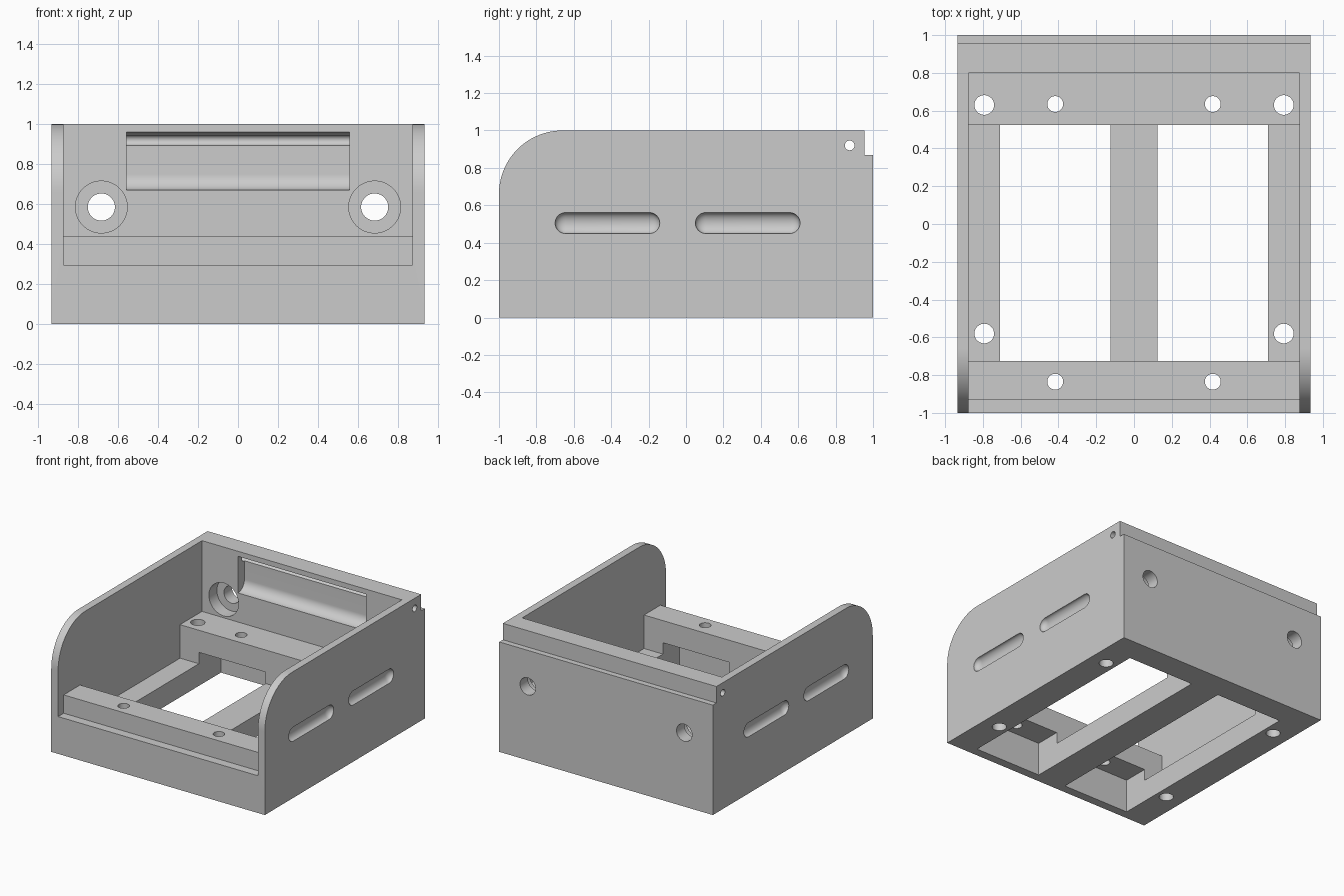
import bpy, bmesh, math
from mathutils import Matrix, Vector

cube = bpy.data.objects.get("Cube")
if cube:
    bpy.data.objects.remove(cube, do_unlink=True)

HALF_W, WALL_IN = 0.935, 0.875
BACK_IN = 0.8
CORNER = 0.34

grey = bpy.data.materials.new("plain grey")
grey.use_nodes = True
grey.diffuse_color = (0.6, 0.6, 0.6, 1)
grey.node_tree.nodes["Principled BSDF"].inputs["Base Color"].default_value = (0.6, 0.6, 0.6, 1)


def finish(name, bm):
    bmesh.ops.recalc_face_normals(bm, faces=bm.faces)
    mesh = bpy.data.meshes.new(name)
    bm.to_mesh(mesh)
    bm.free()
    mesh.materials.append(grey)
    obj = bpy.data.objects.new(name, mesh)
    bpy.context.collection.objects.link(obj)
    return obj


def extrude_x(name, profile, x0, x1):
    """Solid from a (y, z) outline swept along x."""
    bm = bmesh.new()
    face = bm.faces.new([bm.verts.new((x0, y, z)) for y, z in profile])
    moved = bmesh.ops.extrude_face_region(bm, geom=[face])["geom"]
    verts = [v for v in moved if isinstance(v, bmesh.types.BMVert)]
    bmesh.ops.translate(bm, verts=verts, vec=(x1 - x0, 0, 0))
    return finish(name, bm)


def cylinder(name, centre, radius, length, axis, sides=48):
    bm = bmesh.new()
    turn = Vector((0, 0, 1)).rotation_difference(Vector(axis)).to_matrix().to_4x4()
    bmesh.ops.create_cone(bm, cap_ends=True, segments=sides, radius1=radius,
                          radius2=radius, depth=length,
                          matrix=Matrix.Translation(centre) @ turn)
    return finish(name, bm)


def capsule(name, x, y0, y1, z, radius, depth):
    """Round-ended groove cutter along y, flattened in x."""
    bm = bmesh.new()
    turn = Matrix.Rotation(math.pi / 2, 4, "X")
    bmesh.ops.create_uvsphere(bm, u_segments=32, v_segments=16, radius=radius, matrix=turn)
    # Open the ball at its equator and stretch it to the groove length
    mid = [e for e in bm.edges if all(abs(v.co.y) < 1e-5 for v in e.verts)]
    bmesh.ops.split_edges(bm, edges=mid)
    half = (y1 - y0) / 2 - radius
    for f in bm.faces:
        f.tag = f.calc_center_median().y > 0
    for v in bm.verts:
        v.co.y += half if v.link_faces[0].tag else -half
    rims = [e for e in bm.edges if e.is_boundary]
    bmesh.ops.bridge_loops(bm, edges=rims)
    for v in bm.verts:
        v.co = (x + v.co.x * depth / radius, (y0 + y1) / 2 + v.co.y, z + v.co.z)
    return finish(name, bm)


def arc(cy, cz, ry, rz, a0, a1, steps=16):
    angles = [math.radians(a0 + (a1 - a0) * i / steps) for i in range(steps + 1)]
    return [(cy + ry * math.cos(a), cz + rz * math.sin(a)) for a in angles]


# Outer block with rounded front corner and a rebate along the rear top edge
outline = [(-1, 0), (1, 0), (1, 0.87), (0.955, 0.87), (0.955, 1)]
outline += arc(CORNER - 1, 1 - CORNER, CORNER, CORNER, 90, 180, 32)
body = extrude_x("tray_body", outline, -HALF_W, HALF_W)

# Interior: stepped front sill, front and rear cross blocks, low rails
inside = [(-1.2, 0.295), (-0.93, 0.295), (-0.93, 0.44), (-0.725, 0.44),
          (-0.725, 0.175), (0.525, 0.175), (0.525, 0.44), (BACK_IN, 0.44),
          (BACK_IN, 1.2), (-1.2, 1.2)]
cutters = [extrude_x("interior_cutter", inside, -WALL_IN, WALL_IN)]

# Hollow in the back wall, and the hinge pin bore through both sides
hollow = [(0.7, 0.67)] + arc(BACK_IN, 0.75, 0.08, 0.08, -90, 0)
hollow += arc(BACK_IN, 0.92, 0.08, 0.04, 0, 90) + [(0.7, 0.96)]
cutters.append(extrude_x("hollow_cutter", hollow, -0.56, 0.56))
cutters.append(cylinder("pin_cutter", (0, 0.875, 0.92), 0.026, 2.2, (1, 0, 0), 32))

for s in (-1, 1):
    # Floor window, running under the cross blocks
    window = [(-0.93, -0.2), (BACK_IN, -0.2), (BACK_IN, 0.265), (-0.93, 0.265)]
    cutters.append(extrude_x("window_cutter", window, s * 0.125, s * 0.71))
    # Vertical screw holes
    for x, y, r in ((0.793, 0.63, 0.052), (0.793, -0.58, 0.052),
                    (0.417, 0.635, 0.042), (0.417, -0.835, 0.042)):
        cutters.append(cylinder("screw_cutter", (s * x, y, 0.2), r, 0.8, (0, 0, 1)))
    # Counterbored holes in the back wall
    cutters.append(cylinder("bolt_cutter", (s * 0.685, 0.9, 0.585), 0.068, 0.6, (0, 1, 0)))
    cutters.append(cylinder("bore_cutter", (s * 0.685, 0.8, 0.585), 0.13, 0.2, (0, 1, 0), 64))
    # Finger grooves on the outside of the walls
    for y0, y1 in ((-0.7, -0.14), (0.05, 0.61)):
        cutters.append(capsule("groove_cutter", s * HALF_W, y0, y1, 0.505, 0.056, 0.04))

# Carve everything out, then discard the cutters
bpy.context.view_layer.objects.active = body
for cutter in cutters:
    cutter.hide_render = True
    mod = body.modifiers.new("carve", "BOOLEAN")
    mod.operation = "DIFFERENCE"
    mod.solver = "EXACT"
    mod.object = cutter
    bpy.ops.object.modifier_apply(modifier=mod.name)
    bpy.data.objects.remove(cutter, do_unlink=True)

bpy.ops.object.select_all(action="DESELECT")
body.select_set(True)
bpy.ops.object.shade_smooth_by_angle(angle=math.radians(30))
